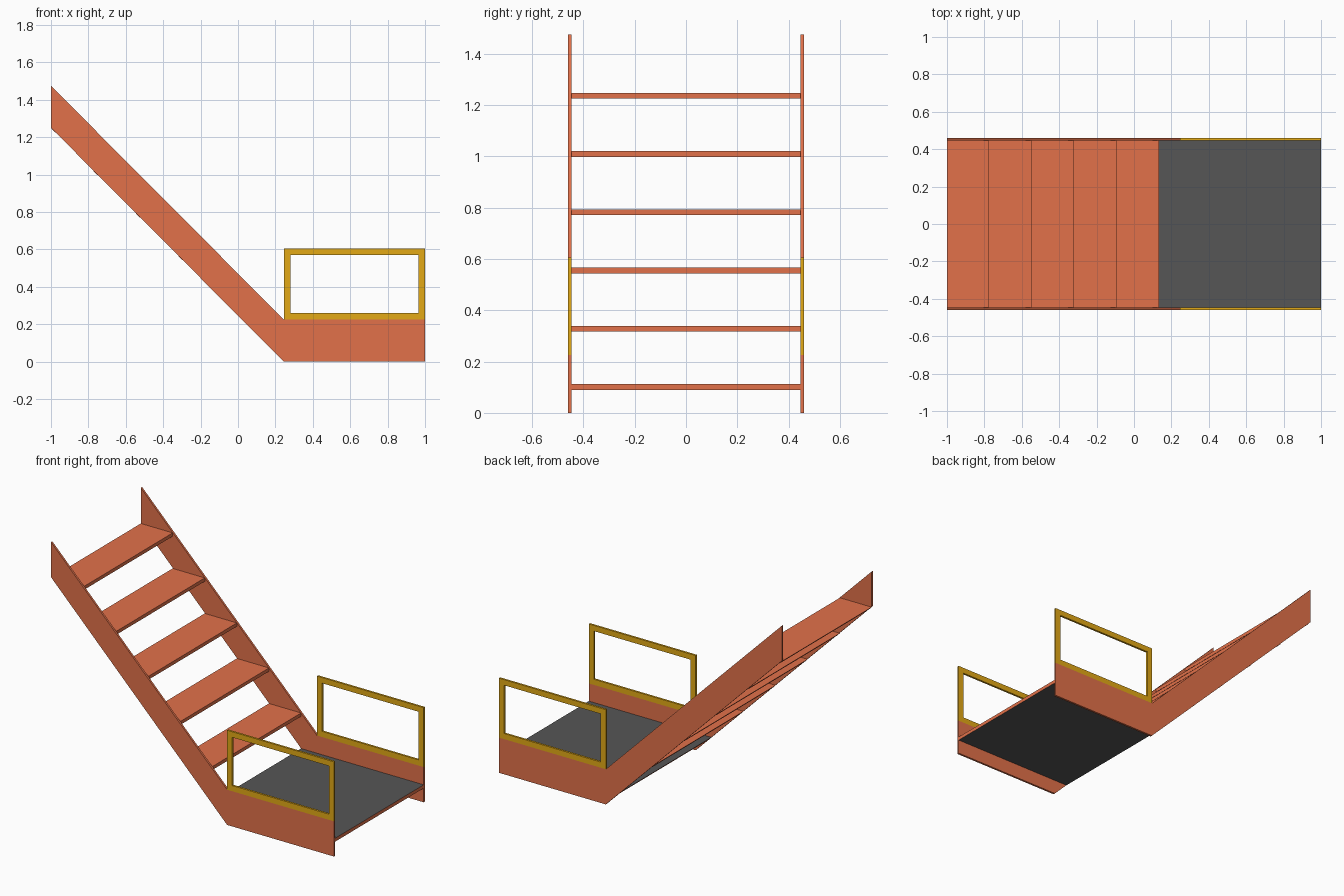
import bpy
import bmesh

cube = bpy.data.objects.get("Cube")
if cube:
    bpy.data.objects.remove(cube, do_unlink=True)


def make_material(name, color):
    mat = bpy.data.materials.new(name)
    mat.use_nodes = True
    mat.diffuse_color = (*color, 1)
    mat.node_tree.nodes["Principled BSDF"].inputs["Base Color"].default_value = (*color, 1)
    return mat


ORANGE = make_material("burnt_orange_paint", (0.76, 0.165, 0.068))
GREY = make_material("dark_grey_deck", (0.093, 0.093, 0.093))
GOLD = make_material("golden_yellow_rail", (0.77, 0.40, 0.008))

INNER, OUTER = 0.447, 0.46        # side panel faces
BEND, TOP = 0.245, 0.225          # where the slope meets the level part
RISE, TREAD = 0.227, 0.022        # step spacing and board thickness
DECK_X, DECK_Z = 0.133, 0.112     # deck rear edge and top surface


def make_object(name, bm, mat):
    bmesh.ops.recalc_face_normals(bm, faces=bm.faces)
    mesh = bpy.data.meshes.new(name)
    bm.to_mesh(mesh)
    bm.free()
    mesh.materials.append(mat)
    obj = bpy.data.objects.new(name, mesh)
    bpy.context.collection.objects.link(obj)
    return obj


def thicken(bm, depth):
    """Extrude all faces along y into a solid."""
    grown = bmesh.ops.extrude_face_region(bm, geom=bm.faces[:])["geom"]
    verts = [v for v in grown if isinstance(v, bmesh.types.BMVert)]
    bmesh.ops.translate(bm, verts=verts, vec=(0, depth, 0))


def extrude_profile(name, points, y0, y1, mat):
    """Extrude an outline in the x-z plane from y0 to y1."""
    bm = bmesh.new()
    bm.faces.new([bm.verts.new((x, y0, z)) for x, z in points])
    thicken(bm, y1 - y0)
    return make_object(name, bm, mat)


def board(x0, x1, z):
    """Board outline whose rear edge follows the underside of the slope."""
    return [(x0, z), (x0 + TREAD, z - TREAD), (x1, z - TREAD), (x1, z)]


def rail_frame(name, y0, y1):
    """Rectangular frame: inset the panel, drop its middle, then thicken."""
    bm = bmesh.new()
    corners = [(BEND, TOP), (1, TOP), (1, 0.605), (BEND, 0.605)]
    panel = bm.faces.new([bm.verts.new((x, y0, z)) for x, z in corners])
    panel.normal_update()
    bmesh.ops.inset_region(bm, faces=[panel], thickness=0.036,
                           use_boundary=True, use_even_offset=True)
    bmesh.ops.delete(bm, geom=[panel], context='FACES')
    thicken(bm, y1 - y0)
    make_object(name, bm, GOLD)


# Side panels with a guard rail standing on each
stringer = [(-1, 1.25), (BEND, 0), (1, 0), (1, TOP), (BEND, TOP), (-1, 1.475)]
for side, sign in (("front", -1), ("back", 1)):
    extrude_profile(side + "_stringer", stringer, sign * INNER, sign * OUTER, ORANGE)
    rail_frame(side + "_guard_rail", sign * INNER, sign * OUTER)

# Step boards
for i in range(1, 6):
    x = DECK_X - i * RISE
    extrude_profile(f"step_{i}", board(max(x, -1), x + RISE, DECK_Z + i * RISE),
                    -INNER, INNER, ORANGE)

# Level deck: grey on its broad faces, orange on its edges
deck = extrude_profile("deck", board(DECK_X, 1, DECK_Z), -INNER, INNER, ORANGE)
deck.data.materials.append(GREY)
for poly in deck.data.polygons:
    poly.material_index = 1 if abs(poly.normal.z) > 0.9 else 0
